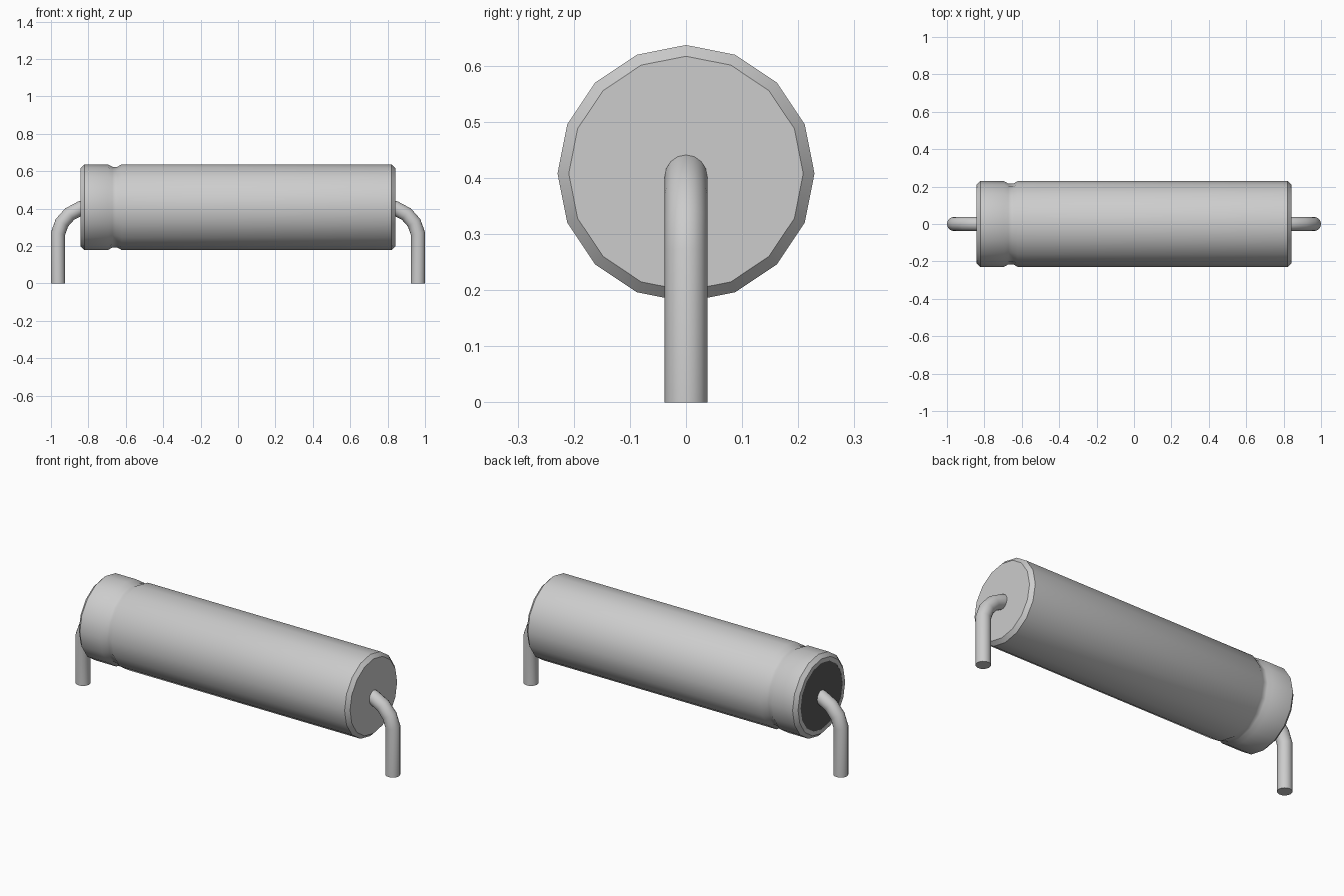
import bpy, bmesh, math
from mathutils import Vector

cube = bpy.data.objects.get("Cube")
if cube:
    bpy.data.objects.remove(cube, do_unlink=True)


def material(name, value):
    m = bpy.data.materials.new(name)
    colour = (value, value, value, 1)
    m.diffuse_color = colour
    m.use_nodes = True
    m.node_tree.nodes["Principled BSDF"].inputs["Base Color"].default_value = colour
    return m


METAL = material("light grey metal", 0.604)
SEAL = material("dark rubber", 0.1)
AXIS_Z = 0.408


def skin(name, rings, mat, cap_start=True, cap_end=True, angle=40):
    """Bridge a row of point rings into a tube, with optional end caps."""
    bm = bmesh.new()
    loops = [[bm.verts.new(p) for p in ring] for ring in rings]
    n = len(loops[0])
    for a, b in zip(loops, loops[1:]):
        for i in range(n):
            j = (i + 1) % n
            bm.faces.new((a[i], a[j], b[j], b[i]))
    if cap_start:
        bm.faces.new(loops[0][::-1])
    if cap_end:
        bm.faces.new(loops[-1])
    bmesh.ops.recalc_face_normals(bm, faces=bm.faces)
    mesh = bpy.data.meshes.new(name)
    bm.to_mesh(mesh)
    bm.free()
    mesh.materials.append(mat)
    ob = bpy.data.objects.new(name, mesh)
    bpy.context.collection.objects.link(ob)
    bpy.ops.object.select_all(action='DESELECT')
    ob.select_set(True)
    bpy.context.view_layer.objects.active = ob
    bpy.ops.object.shade_smooth_by_angle(angle=math.radians(angle))
    return ob


def body_ring(x, r, n=16):
    return [Vector((x, r * math.sin(2 * math.pi * i / n),
                    AXIS_Z + r * math.cos(2 * math.pi * i / n))) for i in range(n)]


def wire_rings(path, r, n=16):
    """Rings along a path in the XZ plane, mitred at each bend."""
    pts = [Vector((x, 0, z)) for x, z in path]
    rings = []
    for k, p in enumerate(pts):
        before = (p - pts[k - 1]).normalized() if k else (pts[1] - p).normalized()
        after = (pts[k + 1] - p).normalized() if k < len(pts) - 1 else before
        t = (before + after).normalized()
        side = Vector((t.z, 0, -t.x)) / t.dot(before)
        rings.append([p + r * (math.cos(2 * math.pi * i / n) * side
                               + math.sin(2 * math.pi * i / n) * Vector((0, 1, 0)))
                      for i in range(n)])
    return rings


# Can: shallow recess at the left end, crimped groove, chamfered rims
can_profile = [(-0.836, 0.186), (-0.842, 0.186), (-0.842, 0.209), (-0.822, 0.229),
               (-0.695, 0.229), (-0.672, 0.216), (-0.645, 0.216), (-0.622, 0.229),
               (0.822, 0.229), (0.842, 0.209)]
skin("can", [body_ring(x, r) for x, r in can_profile], METAL)

# Dark seal sitting in the recessed end
skin("end_seal", [body_ring(-0.838, 0.186), body_ring(-0.841, 0.186)], SEAL)

# Bent wire leads, one at each end
lead_path = [(0.962, 0.0), (0.962, 0.268), (0.941, 0.325), (0.900, 0.371),
             (0.842, 0.402), (0.800, 0.412)]
for name, s in (("left_lead", 1), ("right_lead", -1)):
    skin(name, wire_rings([(s * x, z) for x, z in lead_path], 0.038), METAL)
